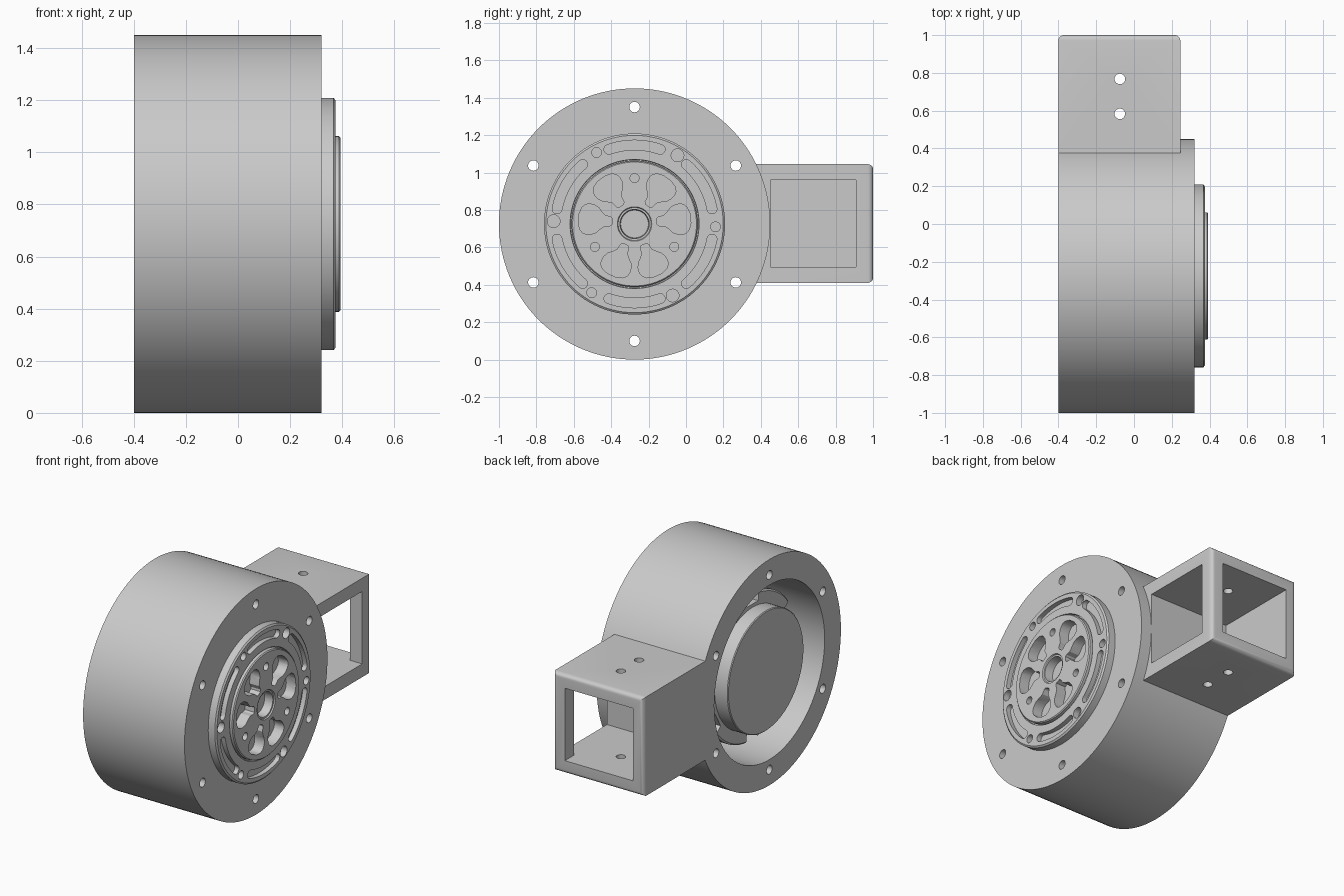
import bpy, bmesh
from math import sin, cos, pi, radians

cube = bpy.data.objects.get("Cube")
if cube:
    bpy.data.objects.remove(cube)

CY, CZ = -0.275, 0.725          # drum axis, parallel to x
R = 0.725

mat = bpy.data.materials.new("plain grey")
mat.use_nodes = True
grey = (0.59, 0.59, 0.59, 1)
mat.diffuse_color = grey
mat.node_tree.nodes["Principled BSDF"].inputs["Base Color"].default_value = grey


def finish(name, bm):
    bmesh.ops.recalc_face_normals(bm, faces=bm.faces)
    mesh = bpy.data.meshes.new(name)
    bm.to_mesh(mesh)
    bm.free()
    mesh.materials.append(mat)
    obj = bpy.data.objects.new(name, mesh)
    bpy.context.collection.objects.link(obj)
    return obj


def polar(r, deg):
    return r * cos(radians(deg)), r * sin(radians(deg))


def circle(r, n=32, at=(0, 0)):
    return [(at[0] + r * cos(2 * pi * i / n), at[1] + r * sin(2 * pi * i / n)) for i in range(n)]


def arc_slot(r, mid, half, w):
    """Curved slot with round ends."""
    pts = [polar(r + w, mid - half + half * i / 8) for i in range(17)]
    for end, sign in ((mid + half, 1), (mid - half, -1)):
        c = polar(r, end)
        for i in range(1, 8):
            a = end + 180 * i / 8 + (0 if sign > 0 else 180)
            d = polar(w, a)
            pts.append((c[0] + d[0], c[1] + d[1]))
        if sign > 0:
            pts += [polar(r - w, mid + half - half * i / 8) for i in range(17)]
    return pts


def petal(mid):
    """Rounded pocket with a narrow neck near the shaft."""
    half = [(0.12, 0.015), (0.13, 0.024), (0.16, 0.028), (0.18, 0.045), (0.2, 0.067),
            (0.225, 0.079), (0.25, 0.082), (0.27, 0.077), (0.288, 0.06), (0.3, 0.025)]
    c, s = polar(1, mid)
    outline = half + [(u, -w) for u, w in reversed(half)]
    return [(u * c - w * s, u * s + w * c) for u, w in outline]


def prisms(name, shapes):
    """Extrude (outline, x0, x1) shapes along the drum axis."""
    bm = bmesh.new()
    for pts, x0, x1 in shapes:
        f = bm.faces.new([bm.verts.new((x0, CY + y, CZ + z)) for y, z in pts])
        g = bmesh.ops.extrude_face_region(bm, geom=[f])["geom"]
        bmesh.ops.translate(bm, vec=(x1 - x0, 0, 0),
                            verts=[v for v in g if isinstance(v, bmesh.types.BMVert)])
    return finish(name, bm)


def lathe(name, profile, n=96):
    """Spin (x, radius) points about the drum axis."""
    bm = bmesh.new()
    vs = [bm.verts.new((x, CY + r, CZ)) for x, r in profile]
    edges = [bm.edges.new(p) for p in zip(vs, vs[1:])]
    bmesh.ops.spin(bm, geom=vs + edges, cent=(0, CY, CZ), axis=(1, 0, 0),
                   angle=2 * pi, steps=n, use_duplicate=False)
    bmesh.ops.remove_doubles(bm, verts=bm.verts, dist=0.0001)
    return finish(name, bm)


def box(name, lo, hi, bevel=0):
    bm = bmesh.new()
    bmesh.ops.create_cube(bm, size=1)
    for v in bm.verts:
        v.co = [(a + b) / 2 + c * (b - a) for a, b, c in zip(lo, hi, v.co)]
    if bevel:
        edges = [e for e in bm.edges if all(v.co.y > 0.9 for v in e.verts)]
        bmesh.ops.bevel(bm, geom=edges, offset=bevel, segments=5, profile=0.5, affect='EDGES')
    return finish(name, bm)


def combine(obj, tool, op='DIFFERENCE'):
    m = obj.modifiers.new("cut", 'BOOLEAN')
    m.operation, m.object, m.solver = op, tool, 'EXACT'
    deps = bpy.context.evaluated_depsgraph_get()
    mesh = bpy.data.meshes.new_from_object(obj.evaluated_get(deps))
    obj.modifiers.clear()
    obj.data = mesh
    bpy.data.objects.remove(tool)


sixths = [60 * i for i in range(6)]
thirds = [30, 150, 270]

# Drum housing with the cable box joined to its side
housing = prisms("housing", [(circle(R, 128), -0.4, 0.32)])
combine(housing, box("cable_box", (-0.4, 0.1, 0.41), (0.245, 1, 1.045), 0.028), 'UNION')
combine(housing, prisms("bore", [(circle(0.56, 128), -0.5, 0.25)]))
combine(housing, prisms("bolt_holes", [(circle(0.028, 24, polar(0.625, a + 30)), -0.5, 0.5)
                                       for a in sixths]))

# Box cavity, with openings to the side and the rear
lo, hi = (-0.325, 0.452, 0.495), (0.16, 0.91, 0.96)
combine(housing, box("side_opening", lo, (0.4, hi[1], hi[2])))
combine(housing, box("rear_opening", lo, (hi[0], 1.2, hi[2])))
for y in (0.583, 0.768):
    bm = bmesh.new()
    bmesh.ops.create_cone(bm, cap_ends=True, segments=24, radius1=0.028, radius2=0.028, depth=2)
    bmesh.ops.translate(bm, verts=bm.verts, vec=(-0.075, y, CZ))
    combine(housing, finish("screw_hole", bm))

# Output hub: stepped disc with a groove and a bored shaft seat
hub = lathe("output_hub", [
    (0.3, 0), (0.3, 0.484), (0.367, 0.484), (0.375, 0.474), (0.375, 0.345), (0.36, 0.343),
    (0.36, 0.337), (0.387, 0.337), (0.393, 0.331), (0.393, 0.092), (0.385, 0.088),
    (0.385, 0.078), (0.33, 0.074), (0.33, 0)])
cuts = [(arc_slot(0.422, a + 30, 19, 0.026), 0.345, 0.45) for a in sixths]
cuts += [(circle(0.026 + 0.008 * (i % 2), 24, polar(0.433, a - 2)), 0.335, 0.45)
         for i, a in enumerate(sixths)]
cuts += [(circle(0.024, 24, polar(0.245, a + 60)), 0.34, 0.45) for a in thirds]
cuts += [(petal(a + d), 0.325, 0.45) for a in thirds for d in (-24, 24)]
combine(hub, prisms("hub_pockets", cuts))

# Motor inside the drum: notched body with a smaller raised rear cap
motor = lathe("motor", [(0.27, 0), (0.27, 0.47), (-0.27, 0.47), (-0.28, 0.46),
                        (-0.28, 0.385), (-0.37, 0.385), (-0.375, 0.38), (-0.375, 0)])
notches = [([polar(0.41, a + 22), polar(0.6, a + 22), polar(0.6, a + 38),
             polar(0.41, a + 38)], -0.5, -0.18) for a in sixths]
combine(motor, prisms("notches", notches))

# Crisp edges, smooth round walls
bpy.ops.object.select_all(action='DESELECT')
for obj in (housing, hub, motor):
    obj.select_set(True)
bpy.context.view_layer.objects.active = housing
bpy.ops.object.shade_smooth_by_angle(angle=radians(30))
